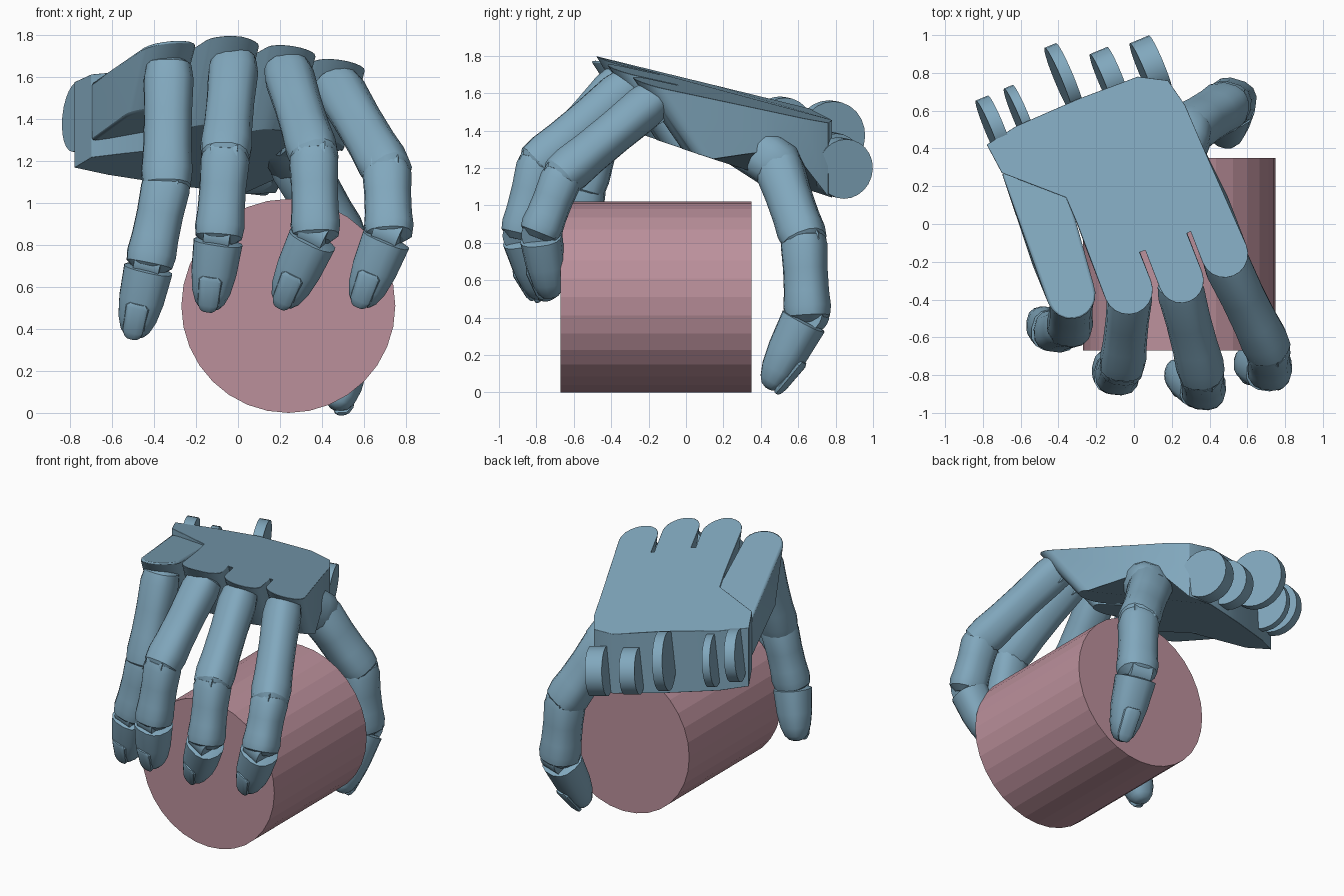
import bpy, bmesh
from math import cos, sin, pi, radians
from mathutils import Vector as V

if "Cube" in bpy.data.objects:
    bpy.data.objects.remove(bpy.data.objects["Cube"])


def material(name, rgb):
    m = bpy.data.materials.new(name)
    m.diffuse_color = (*rgb, 1)
    m.use_nodes = True
    m.node_tree.nodes["Principled BSDF"].inputs["Base Color"].default_value = m.diffuse_color
    return m


HAND = material("hand_blue", (0.22, 0.39, 0.51))
CAN = material("cylinder_pink", (0.50, 0.28, 0.33))


def finish(name, bm, mat, bevel=0, angle=30):
    bmesh.ops.recalc_face_normals(bm, faces=bm.faces)
    me = bpy.data.meshes.new(name)
    bm.to_mesh(me)
    bm.free()
    ob = bpy.data.objects.new(name, me)
    bpy.context.collection.objects.link(ob)
    me.materials.append(mat)
    if bevel:
        b = ob.modifiers.new("bevel", 'BEVEL')
        b.width, b.segments, b.limit_method = bevel, 2, 'ANGLE'
        b.angle_limit = radians(40)
    bpy.ops.object.select_all(action='DESELECT')
    ob.select_set(True)
    bpy.context.view_layer.objects.active = ob
    if angle:
        bpy.ops.object.shade_smooth_by_angle(angle=radians(angle))
    return ob


def bridge(bm, rings):
    n = len(rings[0])
    for a, b in zip(rings, rings[1:]):
        for i in range(n):
            bm.faces.new((a[i], a[(i + 1) % n], b[(i + 1) % n], b[i]))
    bm.faces.new(rings[0])
    bm.faces.new(rings[-1])


def slab(name, outline, top, bottom, shift):
    """Prism from a plan outline; shift moves the lower outline inward."""
    bm = bmesh.new()
    up = [bm.verts.new((x, y, top(x, y))) for x, y in outline]
    low = [(x + sx, y + sy) for x, y in outline for sx, sy in [shift(x, y)]]
    dn = [bm.verts.new((x, y, bottom(x, y))) for x, y in low]
    bridge(bm, [up, dn])
    return finish(name, bm, HAND, 0.015)


def arc(x, y, r, n=10):
    return [(x + r * cos(t), y + r * sin(t))
            for t in [radians(-158 + 180 * i / n) for i in range(n + 1)]]


def loft(name, a, b, ra, rb, out, profile, depth=1.0, n=14):
    """Rounded tube from a to b; profile lists (fraction, scale)."""
    t = (b - a).normalized()
    side = t.cross(out).normalized()
    o = side.cross(t).normalized()
    bm = bmesh.new()
    rings = []
    for f, s in profile:
        c, r = a.lerp(b, f), (ra + (rb - ra) * f) * s
        ring = []
        for i in range(n):
            q = 2 * pi * i / n
            cx, cy = cos(q), sin(q)
            sq = lambda v: abs(v) ** 0.8 * (1 if v > 0 else -1)
            ring.append(bm.verts.new(c + side * r * sq(cx) + o * r * depth * sq(cy)))
        rings.append(ring)
    bridge(bm, rings)
    return finish(name, bm, HAND)


def disc(name, c, axis, r, thick, mat=HAND, seg=24, angle=30):
    bm = bmesh.new()
    bmesh.ops.create_cone(bm, cap_ends=True, segments=seg, radius1=r, radius2=r, depth=thick)
    bm.transform(V(axis).to_track_quat('Z', 'Y').to_matrix().to_4x4())
    bmesh.ops.translate(bm, vec=V(c), verts=bm.verts)
    return finish(name, bm, mat, 0, angle)


BONE = [(-.1, .55), (-.05, .9), (.08, 1), (.4, .96), (.7, .98), (.9, 1.04), (1.03, .98), (1.12, .6)]
TIP = [(.08, .8), (.1, 1.05), (.5, 1.02), (.75, .9), (.9, .7), (.97, .48), (1, .2)]


def digit(name, pts, radii, out):
    p = [V(q) for q in pts]
    out = V(out)
    for i, part in enumerate(("lower", "middle", "tip")):
        loft(f"{name}_{part}", p[i], p[i + 1], radii[i], radii[i + 1], out,
             TIP if i == 2 else BONE, 0.95)
    # knuckle hinges
    for i in (1, 2):
        side = (p[i + 1] - p[i]).cross(out)
        disc(f"{name}_hinge_{i}", p[i], side, radii[i] * .82, radii[i] * 1.1)
    # nail plate on the outer side of the tip
    t = (p[3] - p[2]).normalized()
    o = (out - t * out.dot(t)).normalized()
    tilt = o * radii[2]
    loft(f"{name}_nail", p[2].lerp(p[3], .52) + tilt * .80, p[3] + tilt * .42,
         .058, .05, out, [(0, .7), (.1, 1), (.8, 1), (.95, .75), (1, .5)], 0.45)


# pink cylinder being held
disc("held_cylinder", (.24, -.16, .51), (0, 1, 0), .51, 1.02, CAN, 32, 0)

# palm with three knuckle lobes; the thumb side is thinner underneath
palm = ([(-.78, .42), (-.70, .27), (-.36, .14), (-.30, 0)] + arc(-.03, -.35, .13)
        + [(.03, -.15), (.06, -.14)] + arc(.25, -.30, .12)
        + [(.28, -.05), (.30, -.04)] + arc(.48, -.16, .125)
        + [(.36, .42), (.27, .63), (.18, .76), (.02, .78), (-.30, .66), (-.62, .52)])
slab("palm", palm, lambda x, y: min(1.67 - .13 * x - .27 * y, 1.68 - .245 * y),
     lambda x, y: 1.30 - .01 * x - .33 * y + (.13 if x > .2 and .3 < y < .7 else 0),
     lambda x, y: (-.1, .26) if y < .1 else (0, 0))

# separate outer palm bone carrying the little finger
ray_top = lambda x, y: 1.70 + .1 * x - .21 * y
slab("outer_palm", [(-.36, .2), (-.70, .27)] + arc(-.33, -.38, .13), ray_top,
     lambda x, y: ray_top(x, y) - .28,
     lambda x, y: (-.09, .22) if y < 0 else (0, 0))

# wrist hinge plates
CROSS = (.91, .38, -.1)
for i, (c, r, w) in enumerate([((-.74, .51, 1.41), .17, .07), ((-.60, .57, 1.36), .17, .05),
                               ((-.37, .77, 1.37), .19, .065), ((-.13, .78, 1.24), .15, .10),
                               ((.09, .83, 1.20), .16, .11)]):
    disc(f"wrist_plate_{i + 1}", c, CROSS, r, w)

# four fingers
fingers = {
    "little_finger": [(-.33, -.38, 1.63), (-.34, -.54, 1.10), (-.42, -.57, .72), (-.50, -.51, .36)],
    "ring_finger": [(-.02, -.36, 1.65), (-.06, -.74, 1.23), (-.09, -.80, .85), (-.14, -.74, .49)],
    "middle_finger": [(.24, -.33, 1.62), (.36, -.79, 1.23), (.37, -.88, .86), (.21, -.77, .51)],
    "index_finger": [(.48, -.19, 1.55), (.71, -.66, 1.16), (.72, -.78, .86), (.58, -.72, .51)],
}
for name, pts in fingers.items():
    digit(name, pts, [.120, .118, .114, .10], (-.1, -1, .1))
    # hinge under the knuckle cap
    disc(name + "_base_hinge", V(pts[0]) - V((0, 0, .03)), CROSS, .09, .09)

# thumb and its base
digit("thumb", [(.27, .49, 1.22), (.49, .63, .82), (.52, .65, .42), (.48, .44, .02)],
      [.14, .128, .125, .10], (.3, 1, 0))
loft("thumb_base", V((.16, .16, 1.42)), V((.28, .49, 1.22)), .13, .14, V((1, 0, 0)),
     [(0, .5), (.1, .8), (.4, 1), (.9, 1), (1.1, .9), (1.3, .5)])
